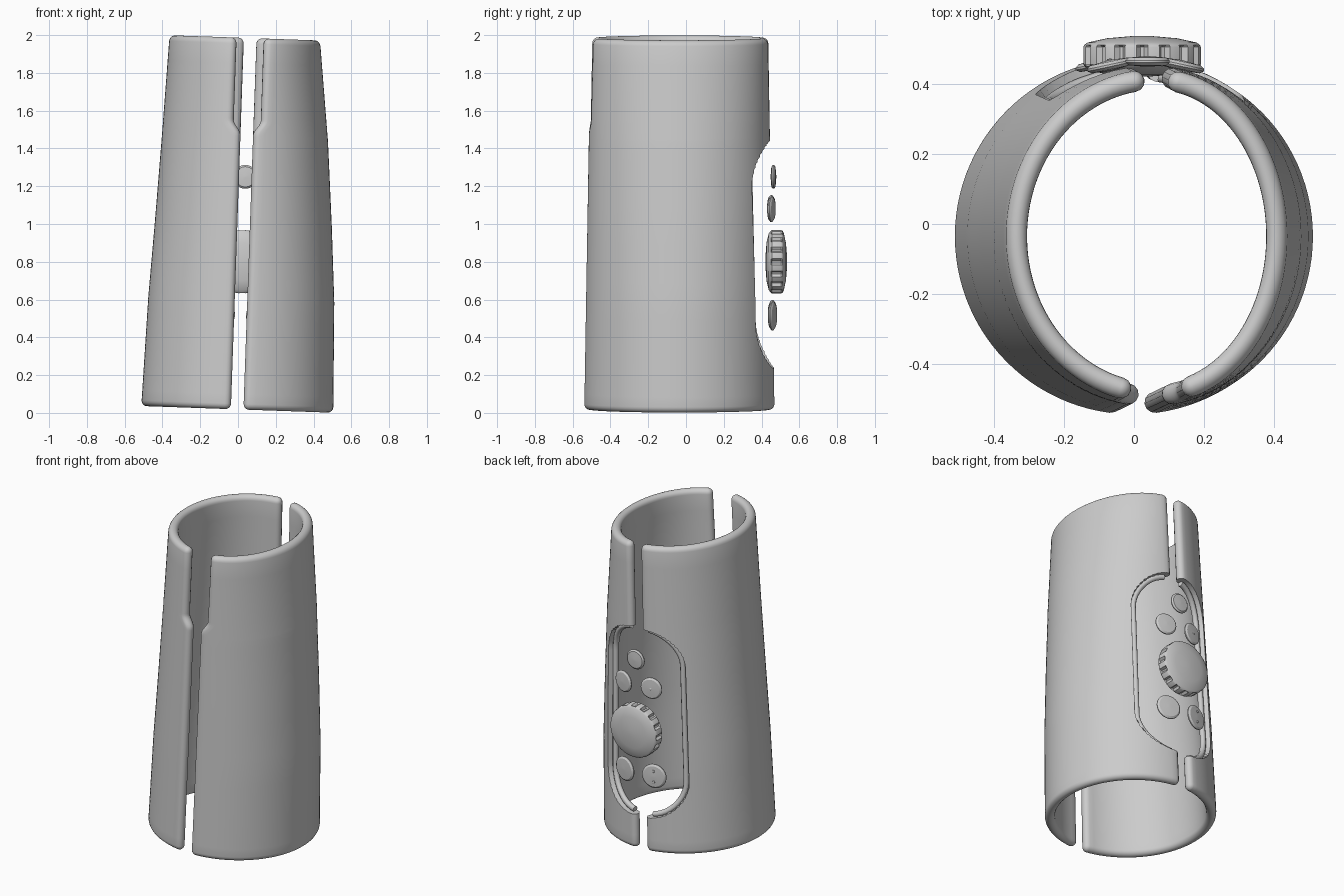
import bpy, bmesh
from math import sin, cos, pi, sqrt, acos, radians
from mathutils import Matrix, Vector

cube = bpy.data.objects.get("Cube")
if cube:
    bpy.data.objects.remove(cube, do_unlink=True)

grey = bpy.data.materials.new("plain_grey")
grey.use_nodes = True
grey.diffuse_color = (0.6, 0.6, 0.6, 1)
grey.node_tree.nodes["Principled BSDF"].inputs["Base Color"].default_value = grey.diffuse_color

# The whole sleeve leans slightly towards +x
TILT = Matrix.Translation((0.03, 0, 1)) @ Matrix.Rotation(0.035, 4, 'Y') @ Matrix.Translation((0, 0, -1))
BOTTOM, TOP, R = 0.018, 1.985, 0.03     # R is half the wall thickness
GAP, CENTRE_Y = 0.033, -0.035
WIDTHS = {1: [0.509, 0.494, 0.467, 0.431, 0.37], -1: [0.508, 0.491, 0.47, 0.449, 0.427]}
HEIGHTS = [0.02, 0.6, 1.0, 1.45, 1.985]


def half_width(side, z):
    w = WIDTHS[side]
    z = min(max(z, HEIGHTS[0]), HEIGHTS[-1])
    for i in range(4):
        if z <= HEIGHTS[i + 1]:
            t = (z - HEIGHTS[i]) / (HEIGHTS[i + 1] - HEIGHTS[i])
            return w[i] + t * (w[i + 1] - w[i])


def half_depth(z):
    return 0.508 - 0.016 * z


def front_gap(z):
    t = min(max((z - 1.47) / 0.08, 0), 1)
    return GAP + 0.038 * t * t * (3 - 2 * t)


def loft(name, rings, matrix=TILT, strip=False):
    """Skin closed rings; cap with n-gons, or with quads across a thin wall."""
    bm = bmesh.new()
    rows = [[bm.verts.new(p) for p in ring] for ring in rings]
    n = len(rows[0])
    for a, b in zip(rows, rows[1:]):
        for i in range(n):
            bm.faces.new((a[i], a[(i + 1) % n], b[(i + 1) % n], b[i]))
    for row in (rows[0], rows[-1]):
        if strip:
            for i in range(n // 2 - 1):
                bm.faces.new((row[i], row[i + 1], row[n - 2 - i], row[n - 1 - i]))
        else:
            bm.faces.new(row)
    bmesh.ops.recalc_face_normals(bm, faces=bm.faces)
    mesh = bpy.data.meshes.new(name)
    bm.to_mesh(mesh)
    bm.free()
    mesh.materials.append(grey)
    obj = bpy.data.objects.new(name, mesh)
    bpy.context.collection.objects.link(obj)
    obj.matrix_world = matrix
    return obj


def smooth(obj, angle=35):
    bpy.ops.object.select_all(action='DESELECT')
    obj.select_set(True)
    bpy.context.view_layer.objects.active = obj
    bpy.ops.object.shade_smooth_by_angle(angle=radians(angle))


def wall_ring(side, z, h):
    """C-shaped wall section with round ends and half thickness h."""
    a, b = half_width(side, z) - R, half_depth(z) - R
    t0 = -acos((front_gap(z) + R) / a)
    t1 = acos((GAP + R) / a)
    steps, ends = 48, 5
    outer, inner = [], []
    for i in range(steps + 1):
        t = t0 + (t1 - t0) * i / steps
        mid = Vector((a * cos(t), b * sin(t), 0))
        nor = Vector((b * cos(t), a * sin(t), 0)).normalized()
        outer.append(mid + nor * h)
        inner.append(mid - nor * h)

    def cap(p, q, out):
        c, d = (p + q) / 2, (p - q) / 2
        return [c + d * cos(pi * k / (ends + 1)) + out * h * sin(pi * k / (ends + 1))
                for k in range(1, ends + 1)]

    def along(t):
        return Vector((-a * sin(t), b * cos(t), 0)).normalized()

    back = cap(outer[-1], inner[-1], along(t1))
    front = cap(inner[0], outer[0], -along(t0))
    # Start the ring mid-cap so that opposite points pair up across the wall
    ring = front[3:] + outer + back + inner[::-1] + front[:3]
    return [(side * p.x, p.y + CENTRE_Y, z) for p in ring]


def window_outline(inset):
    """Rounded rectangle of the back window as x, z points on the outer face."""
    w, r = 0.282 - inset, 0.24 - inset
    pts = []
    for cx, cz, start in ((w - r, 1.205, 0), (r - w, 1.205, 90), (r - w, 0.475, 180), (w - r, 0.475, 270)):
        for k in range(13):
            t = radians(start + 7.5 * k)
            pts.append((cx + r * cos(t), cz + r * sin(t)))
    return pts


def slope(x):
    """Sideways run per unit of depth for a ray from the axis to the outer face."""
    return x / (0.488 * sqrt(1 - (x / 0.468) ** 2))


# Window cutter, widening outwards so that the cut edges are radial
cutter = loft("window_cutter", [[(slope(x) * d, d + CENTRE_Y, z) for x, z in window_outline(0)]
                                for d in (0.15, 0.8)])
cutter.hide_render = True

# Two wall halves with rounded rims
arc = [radians(d) for d in (0, 20, 40, 60, 75, 86)]
levels = [(BOTTOM + R - R * sin(t), R * cos(t)) for t in reversed(arc)]
levels += [(0.1 + 0.1 * i, R) for i in range(14)]
levels += [(1.45 + 0.012 * i, R) for i in range(10)]
levels += [(1.65 + 0.1 * i, R) for i in range(3)]
levels += [(TOP - R + R * sin(t), R * cos(t)) for t in arc]
for side, name in ((1, "left_wall"), (-1, "right_wall")):
    wall = loft(name, [wall_ring(side, z, h) for z, h in levels], strip=True)
    mod = wall.modifiers.new("window", 'BOOLEAN')
    mod.operation, mod.solver, mod.object = 'DIFFERENCE', 'EXACT', cutter
    bpy.context.view_layer.update()
    cut = bpy.data.meshes.new_from_object(wall.evaluated_get(bpy.context.evaluated_depsgraph_get()))
    wall.modifiers.clear()
    wall.data = cut
    smooth(wall)

    # Inner lip stepping in round the window edge
    pts = []
    for x, z in window_outline(0.012):
        if x * side > GAP + 0.015:
            a, b, s = half_width(side, z) - 0.042, half_depth(z) - 0.042, slope(x)
            d = 1 / sqrt((s / a) ** 2 + 1 / b ** 2)
            pts.append((s * d, d + CENTRE_Y, z))
    pts.sort(key=lambda p: p[2])
    curve = bpy.data.curves.new(name + "_window_lip", 'CURVE')
    curve.dimensions = '3D'
    curve.bevel_depth, curve.bevel_resolution, curve.use_fill_caps = 0.018, 2, True
    line = curve.splines.new('POLY')
    line.points.add(len(pts) - 1)
    for point, p in zip(line.points, pts):
        point.co = (*p, 1)
    curve.materials.append(grey)
    lip = bpy.data.objects.new(curve.name, curve)
    bpy.context.collection.objects.link(lip)
    lip.matrix_world = TILT
bpy.data.objects.remove(cutter, do_unlink=True)


def disc(name, place, profile, segments=40, grooved=()):
    """Turn a radius / height profile about the outward y axis."""
    rings = []
    for k, (r, y) in enumerate(profile):
        ring = []
        for i in range(segments):
            t = 2 * pi * i / segments
            rr = r - 0.014 if k in grooved and i % 6 < 2 else r
            ring.append((rr * cos(t), y, rr * sin(t)))
        rings.append(ring)
    smooth(loft(name, rings, TILT @ place), 30)


# Control dial with a grooved rim
disc("dial", Matrix.Translation((0, 0.42, 0.8)),
     [(0.02, 0), (0.1, 0.006), (0.15, 0.018), (0.165, 0.03), (0.168, 0.034), (0.168, 0.084),
      (0.165, 0.09), (0.155, 0.097), (0.1, 0.109), (0.02, 0.116)], 96, (4, 5))

# Round buttons, following the curve of the wall, some with raised dots
for name, x, y, z, r, dots in (
        ("top_button", 0, 0.463, 1.25, 0.063, ()),
        ("upper_left_button", 0.1, 0.452, 1.082, 0.068, ()),
        ("upper_right_button", -0.1, 0.452, 1.082, 0.068, (0,)),
        ("lower_left_button", 0.105, 0.458, 0.517, 0.077, ()),
        ("lower_right_button", -0.105, 0.458, 0.517, 0.077, (-0.035, 0.035))):
    place = Matrix.Translation((x, y, z)) @ Matrix.Rotation(-x * 2.1, 4, 'Z')
    disc(name, place, [(r * 0.1, -0.015), (r * 0.85, -0.011), (r, -0.003), (r, 0.003),
                       (r * 0.85, 0.011), (r * 0.1, 0.015)])
    for dz in dots:
        disc(name + "_dot", place @ Matrix.Translation((0, 0.011, dz)),
             [(0.008, 0), (0.008, 0.006), (0.005, 0.008)], 12)
